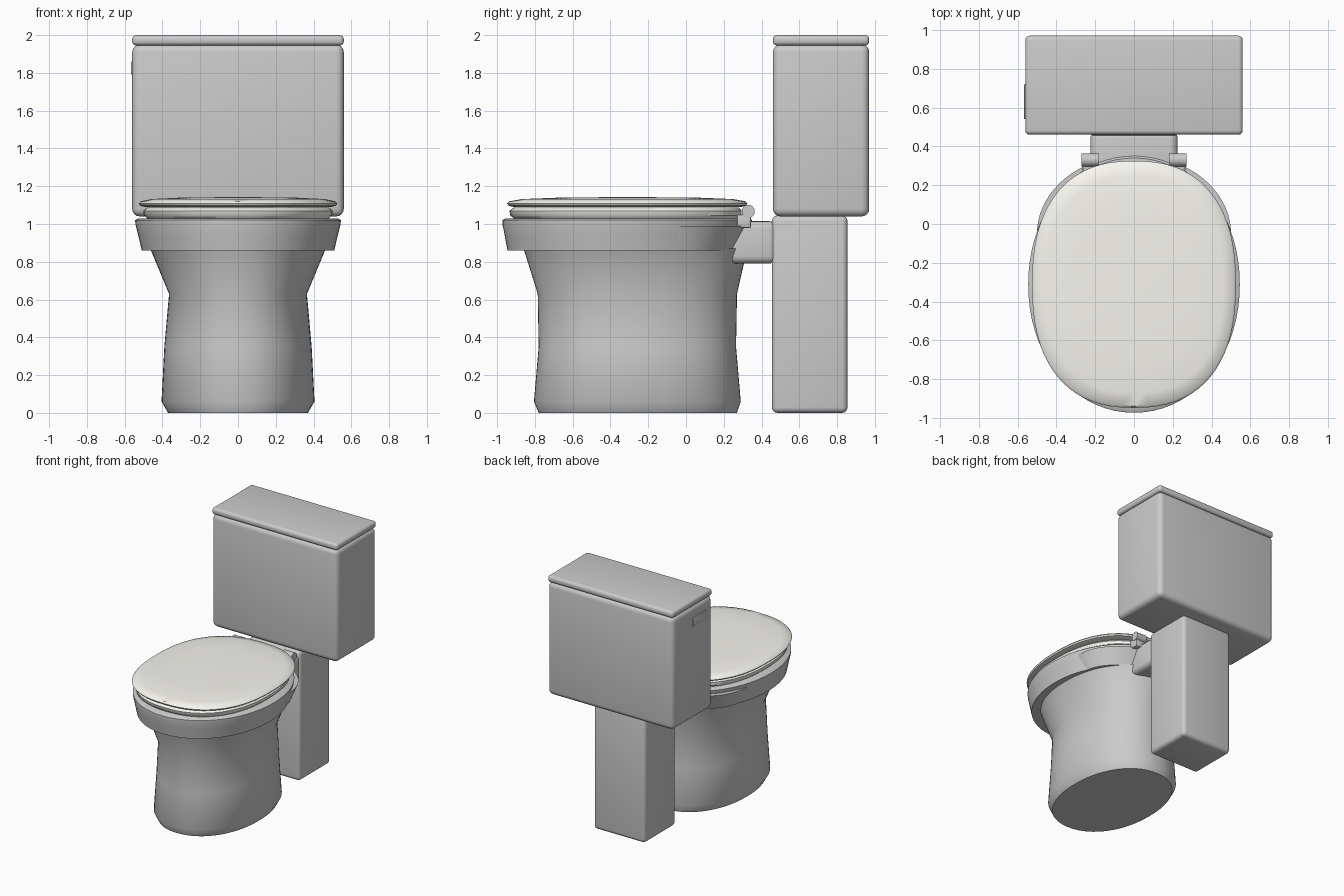
import bpy, bmesh, math
from mathutils import Matrix

if "Cube" in bpy.data.objects:
    bpy.data.objects.remove(bpy.data.objects["Cube"])

cream = bpy.data.materials.new("cream")
cream.diffuse_color = (0.93, 0.92, 0.87, 1)
cream.use_nodes = True
cream.node_tree.nodes["Principled BSDF"].inputs["Base Color"].default_value = cream.diffuse_color


def finish(name, bm, mat=None, angle=40):
    bmesh.ops.recalc_face_normals(bm, faces=bm.faces)
    me = bpy.data.meshes.new(name)
    bm.to_mesh(me)
    bm.free()
    for p in me.polygons:
        p.use_smooth = True
    me.set_sharp_from_angle(angle=math.radians(angle))
    ob = bpy.data.objects.new(name, me)
    bpy.context.collection.objects.link(ob)
    if mat:
        me.materials.append(mat)
    return ob


def box(name, x0, x1, y0, y1, z0, z1, bevel, segs=4):
    bm = bmesh.new()
    bmesh.ops.create_cube(bm, size=1)
    for v in bm.verts:
        v.co = ((x0 + x1) / 2 + v.co.x * (x1 - x0),
                (y0 + y1) / 2 + v.co.y * (y1 - y0),
                (z0 + z1) / 2 + v.co.z * (z1 - z0))
    bmesh.ops.bevel(bm, geom=bm.edges[:], offset=bevel, segments=segs,
                    profile=0.5, affect='EDGES')
    return finish(name, bm)


def loft(name, sections, power=2.0, mat=None, n=72, closed=False, angle=40):
    """Stack superellipse sections given as (z, half width, y front, y back)."""
    bm = bmesh.new()
    rings = []
    for z, hx, y0, y1 in sections:
        ring = []
        for i in range(n):
            a = 2 * math.pi * i / n
            c, s = math.cos(a), math.sin(a)
            x = math.copysign(abs(c) ** (2 / power), c) * hx
            y = math.copysign(abs(s) ** (2 / power), s) * (y1 - y0) / 2
            ring.append(bm.verts.new((x, (y0 + y1) / 2 + y, z)))
        rings.append(ring)
    pairs = list(zip(rings, rings[1:]))
    if closed:
        pairs.append((rings[-1], rings[0]))
    else:
        bm.faces.new(rings[0])
        bm.faces.new(rings[-1])
    for a, b in pairs:
        for i in range(n):
            j = (i + 1) % n
            bm.faces.new((a[i], a[j], b[j], b[i]))
    return finish(name, bm, mat, angle)


# Cistern, its lid, and the column holding it up
box("tank", -0.56, 0.56, 0.46, 0.97, 1.04, 1.95, 0.04)
box("tank_lid", -0.56, 0.56, 0.46, 0.97, 1.945, 2.0, 0.022)
box("tank_column", -0.23, 0.23, 0.455, 0.855, 0.0, 1.045, 0.03)
box("flush_lever", -0.567, -0.54, 0.54, 0.72, 1.79, 1.86, 0.006, 2)

# Neck joining bowl to column
box("bowl_neck", -0.225, 0.225, 0.2, 0.48, 0.79, 1.015, 0.04)

# Waisted pedestal
loft("pedestal", [
    (0.0, 0.37, -0.78, 0.27),
    (0.06, 0.405, -0.805, 0.29),
    (0.35, 0.39, -0.78, 0.265),
    (0.63, 0.365, -0.785, 0.27),
    (0.87, 0.465, -0.86, 0.325)], 2.15, angle=50)

# Overhanging rim and the tapered shelf under the hinges
loft("rim", [
    (0.86, 0.51, -0.945, 0.30),
    (0.94, 0.528, -0.96, 0.32),
    (1.0, 0.543, -0.972, 0.345),
    (1.02, 0.545, -0.972, 0.35),
    (1.03, 0.53, -0.955, 0.34)], 2.05)
loft("hinge_shelf", [
    (0.86, 0.45, -0.39, 0.285),
    (0.99, 0.5, -0.455, 0.355)])

# Seat ring and closed, slightly domed cover
loft("seat", [
    (1.028, 0.48, -0.91, 0.28),
    (1.045, 0.498, -0.93, 0.295),
    (1.07, 0.502, -0.935, 0.295),
    (1.088, 0.48, -0.91, 0.28),
    (1.088, 0.30, -0.72, 0.08),
    (1.028, 0.30, -0.72, 0.08)], 2.3, cream, closed=True)
loft("seat_cover", [
    (1.09, 0.49, -0.91, 0.29),
    (1.097, 0.518, -0.94, 0.318),
    (1.108, 0.525, -0.947, 0.325),
    (1.12, 0.515, -0.937, 0.315),
    (1.132, 0.46, -0.87, 0.25),
    (1.139, 0.32, -0.69, 0.08),
    (1.142, 0.10, -0.43, -0.19)], 2.4, cream)

# Pair of hinge barrels on small feet
for side, s in (("left", -1), ("right", 1)):
    bm = bmesh.new()
    bmesh.ops.create_cone(
        bm, cap_ends=True, segments=32, radius1=0.034, radius2=0.034, depth=0.09,
        matrix=Matrix.Translation((s * 0.225, 0.33, 1.067)) @ Matrix.Rotation(math.pi / 2, 4, 'Y'))
    finish(side + "_hinge_barrel", bm)
    box(side + "_hinge_foot", s * 0.225 - 0.04, s * 0.225 + 0.04,
        0.27, 0.345, 0.98, 1.05, 0.008, 2)
